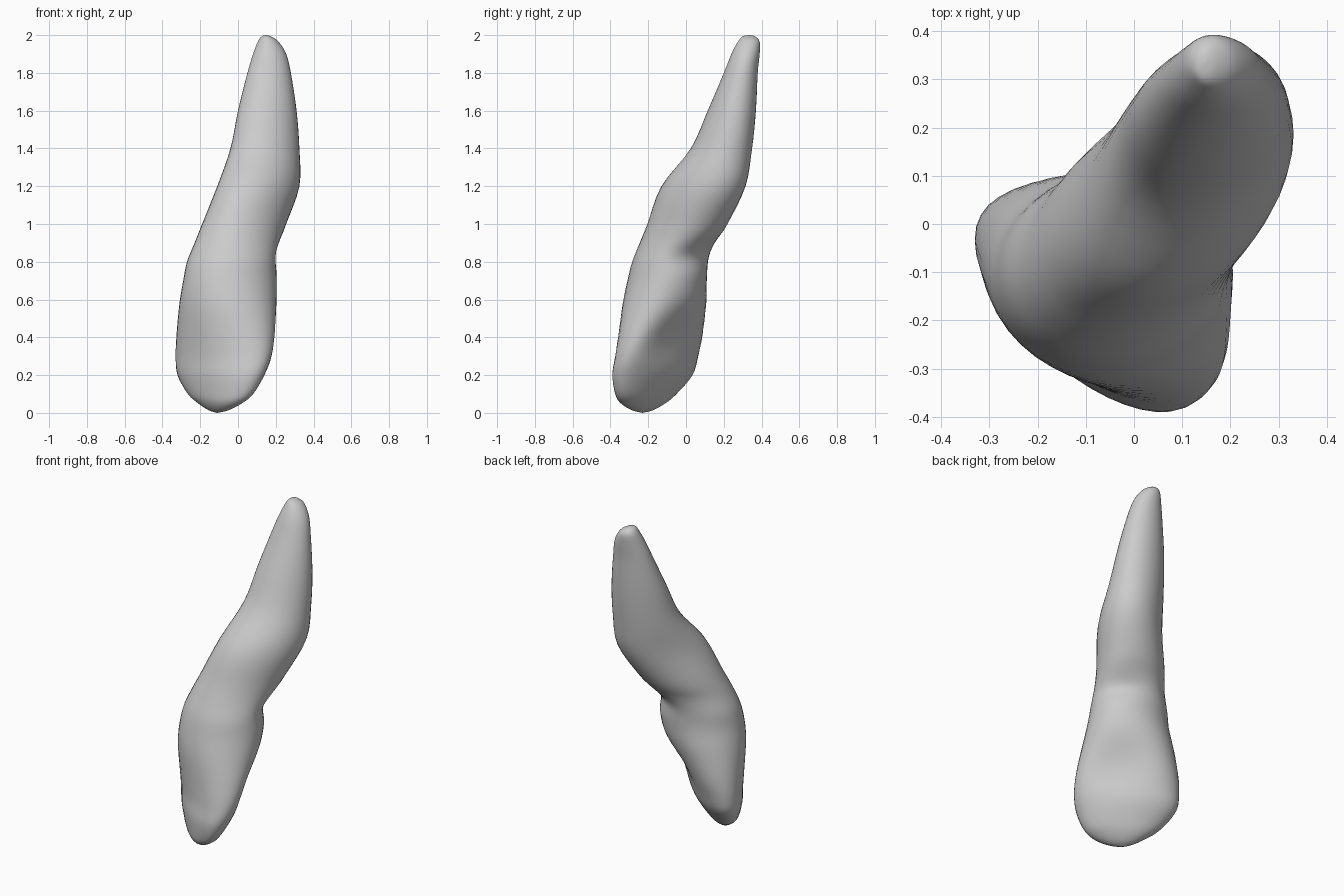
import bpy, bmesh, math

if "Cube" in bpy.data.objects:
    bpy.data.objects.remove(bpy.data.objects["Cube"])

# cross-sections from biting edge to root tip: z, x min, x max, y min, y max, skew
ROWS = [
    (0.00, -0.11, -0.11, -0.23, -0.23, -0.70),
    (0.014, -0.155, -0.05, -0.285, -0.175, -0.65),
    (0.05, -0.21, 0.02, -0.345, -0.11, -0.66),
    (0.10, -0.265, 0.08, -0.375, -0.05, -0.68),
    (0.20, -0.32, 0.14, -0.39, 0.035, -0.64),
    (0.30, -0.33, 0.18, -0.375, 0.065, -0.56),
    (0.42, -0.325, 0.20, -0.357, 0.09, -0.38),
    (0.58, -0.31, 0.205, -0.335, 0.108, -0.12),
    (0.70, -0.29, 0.205, -0.31, 0.11, 0.02),
    (0.80, -0.27, 0.205, -0.285, 0.12, 0.06),
    (0.90, -0.23, 0.22, -0.245, 0.155, 0.15),
    (1.00, -0.19, 0.255, -0.205, 0.22, 0.22),
    (1.20, -0.11, 0.325, -0.13, 0.315, 0.31),
    (1.40, -0.04, 0.325, 0.025, 0.35, 0.20),
    (1.60, 0.00, 0.31, 0.115, 0.37, 0.15),
    (1.80, 0.05, 0.28, 0.20, 0.38, 0.08),
    (1.90, 0.08, 0.255, 0.24, 0.39, 0.05),
    (1.965, 0.105, 0.215, 0.275, 0.39, 0.0),
    (1.993, 0.125, 0.175, 0.30, 0.365, 0.0),
    (2.00, 0.147, 0.147, 0.335, 0.335, 0.0),
]
SIDES, STEPS = 40, 4


def spline(i, t):
    """Smooth row between ROWS[i] and ROWS[i + 1]."""
    p = [ROWS[min(max(i + k, 0), len(ROWS) - 1)] for k in (-1, 0, 1, 2)]
    return [b + 0.5 * t * (c - a + t * (2 * a - 5 * b + 4 * c - d + t * (3 * (b - c) + d - a)))
            for a, b, c, d in zip(*p)]


def section(row):
    """Skewed ellipse touching the row's limits, hollowed on the inner side of the crown."""
    z, x0, x1, y0, y1, skew = row
    hx, hy, turn = (x1 - x0) / 2, (y1 - y0) / 2, math.acos(skew)
    hu = math.sqrt((hx * hx + hy * hy) / 2 + skew * hx * hy)
    hollow = 0.05 * math.exp(-((z - 0.40) / 0.14) ** 2)
    neck = 0.03 * math.exp(-((z - 0.84) / 0.06) ** 2)
    points = []
    for k in range(SIDES):
        a = math.tau * k / SIDES
        dx, dy = hx * math.cos(a), hy * math.cos(a - turn)
        inner = max(0.0, (dx + dy) / math.sqrt(2) / hu)
        dent = (hollow * inner ** 4 + neck * inner ** 3) / math.sqrt(2)
        points.append(((x0 + x1) / 2 + dx - dent, (y0 + y1) / 2 + dy - dent, z))
    return points


# loft the sections into one closed body
bm = bmesh.new()
rings = []
last = len(ROWS) - 2
for i in range(last + 1):
    for s in range(STEPS):
        if i or s:
            rings.append([bm.verts.new(p) for p in section(spline(i, s / STEPS))])
for lower, upper in zip(rings, rings[1:]):
    for k in range(SIDES):
        n = (k + 1) % SIDES
        bm.faces.new((lower[k], lower[n], upper[n], upper[k]))
for ring, row in ((rings[0], ROWS[0]), (rings[-1], ROWS[-1])):
    pole = bm.verts.new((row[1], row[3], row[0]))
    for k in range(SIDES):
        bm.faces.new((ring[k], ring[(k + 1) % SIDES], pole))
bmesh.ops.recalc_face_normals(bm, faces=bm.faces)
for f in bm.faces:
    f.smooth = True

mesh = bpy.data.meshes.new("tooth")
bm.to_mesh(mesh)
bm.free()
tooth = bpy.data.objects.new("tooth", mesh)
bpy.context.collection.objects.link(tooth)

grey = bpy.data.materials.new("light grey")
grey.diffuse_color = (0.6, 0.6, 0.6, 1)
grey.use_nodes = True
grey.node_tree.nodes["Principled BSDF"].inputs["Base Color"].default_value = grey.diffuse_color
mesh.materials.append(grey)
